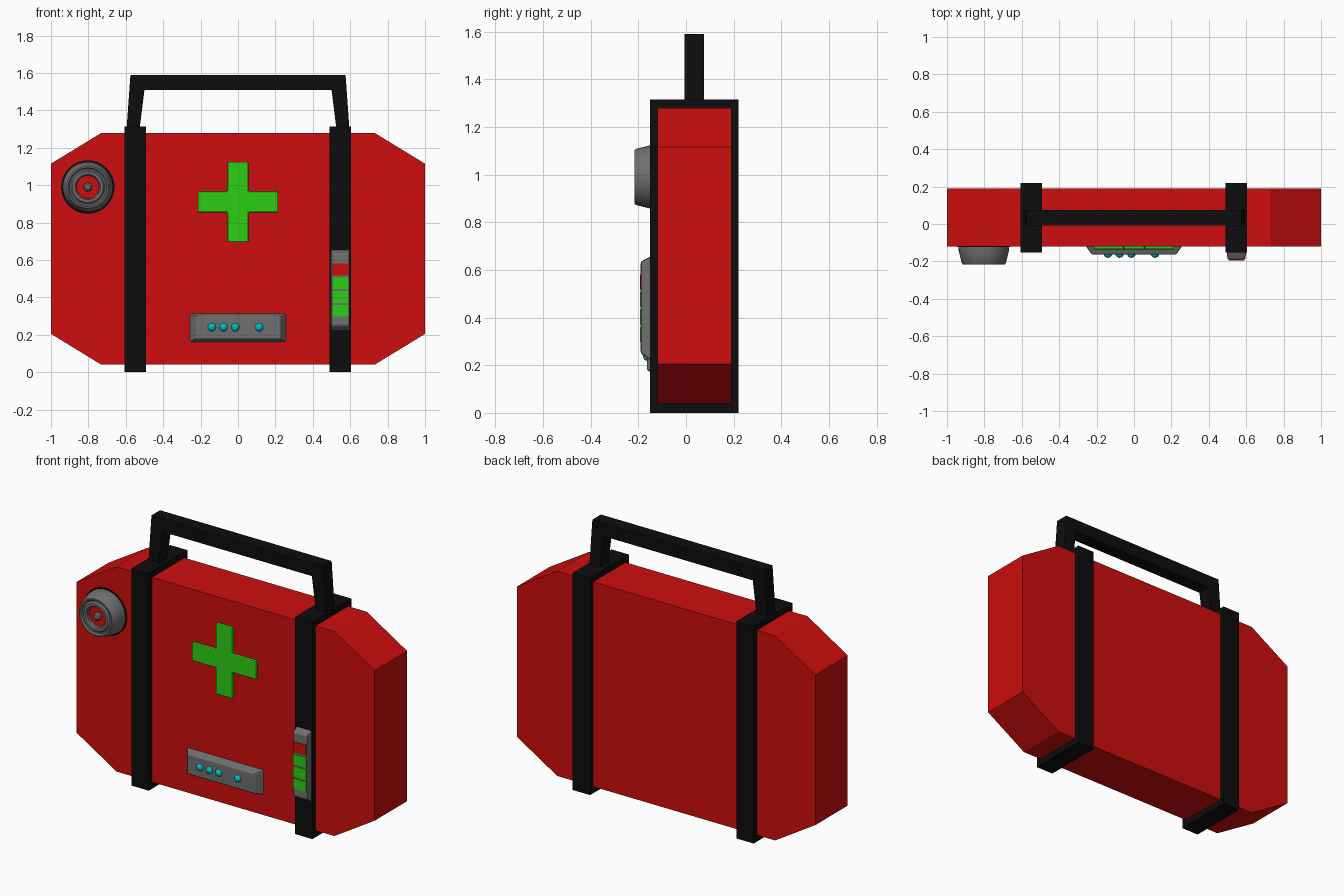
import bpy, bmesh, math
from mathutils import Vector

if "Cube" in bpy.data.objects:
    bpy.data.objects.remove(bpy.data.objects["Cube"])


def material(name, rgb):
    m = bpy.data.materials.new(name)
    m.diffuse_color = (*rgb, 1)
    m.use_nodes = True
    m.node_tree.nodes["Principled BSDF"].inputs["Base Color"].default_value = m.diffuse_color
    return m


RED = material("red", (0.62, 0.004, 0.004))
BLACK = material("black", (0.004, 0.004, 0.004))
GREY = material("grey", (0.16, 0.16, 0.16))
GREEN = material("green", (0.025, 0.62, 0.006))
CYAN = material("cyan", (0.0, 0.52, 0.52))


def finish(name, bm, mat, bevel=0, smooth=None):
    bmesh.ops.recalc_face_normals(bm, faces=bm.faces)
    me = bpy.data.meshes.new(name)
    bm.to_mesh(me)
    bm.free()
    me.materials.append(mat)
    ob = bpy.data.objects.new(name, me)
    bpy.context.collection.objects.link(ob)
    if bevel:
        b = ob.modifiers.new("bevel", "BEVEL")
        b.width, b.segments = bevel, 2
    if smooth:
        bpy.ops.object.select_all(action="DESELECT")
        ob.select_set(True)
        bpy.context.view_layer.objects.active = ob
        bpy.ops.object.shade_smooth_by_angle(angle=math.radians(smooth))
    return ob


def prism(name, back, y_back, y_front, mat, front=None, bevel=0):
    """Join an x-z outline at y_back to the same (or another) outline at y_front."""
    bm = bmesh.new()
    a = [bm.verts.new((x, y_back, z)) for x, z in back]
    b = [bm.verts.new((x, y_front, z)) for x, z in (front or back)]
    bm.faces.new(a)
    bm.faces.new(b)
    for i in range(len(a)):
        j = (i + 1) % len(a)
        bm.faces.new((a[i], a[j], b[j], b[i]))
    return finish(name, bm, mat, bevel)


def rect(x0, x1, z0, z1):
    return [(x0, z0), (x1, z0), (x1, z1), (x0, z1)]


def lathe(name, cx, cz, profile, mat, n=40, smooth=35):
    """Spin (radius, y) points about a y-directed axis."""
    bm = bmesh.new()
    vs = [bm.verts.new((cx + r, y, cz)) for r, y in profile]
    es = [bm.edges.new(p) for p in zip(vs, vs[1:])]
    bmesh.ops.spin(bm, geom=vs + es, cent=(cx, 0, cz), axis=(0, 1, 0),
                   angle=math.tau, steps=n, use_duplicate=False)
    bmesh.ops.remove_doubles(bm, verts=bm.verts, dist=1e-5)
    return finish(name, bm, mat, smooth=smooth)


# Case body
prism("case_body", [(-1, 0.205), (-0.73, 0.04), (0.73, 0.04), (1, 0.205),
                    (1, 1.115), (0.73, 1.28), (-0.73, 1.28), (-1, 1.115)],
      0.19, -0.12, RED)

# Straps around the case
for side, x in (("left", -0.55), ("right", 0.547)):
    prism("strap_" + side, rect(x - 0.058, x + 0.058, 0, 1.315), 0.22, -0.152, BLACK)

# Carry handle
prism("handle", [(-0.595, 1.31), (-0.575, 1.59), (0.575, 1.59), (0.595, 1.31),
                 (0.525, 1.31), (0.5, 1.51), (-0.5, 1.51), (-0.525, 1.31)],
      0.075, -0.007, BLACK)

# Medical cross
a, b = 0.056, 0.215
cross = [(-a, -b), (a, -b), (a, -a), (b, -a), (b, a), (a, a),
         (a, b), (-a, b), (-a, a), (-b, a), (-b, -a), (-a, -a)]
prism("cross", [(x, z + 0.91) for x, z in cross], -0.11, -0.136, GREEN, bevel=0.007)

# Round dial: dark seat, stepped housing, red lens, centre pin
DX, DZ = -0.803, 0.99
lathe("dial_seat", DX, DZ, [(0.143, -0.115), (0.143, -0.124), (0, -0.124)], BLACK)
lathe("dial_housing", DX, DZ,
      [(0.135, -0.118), (0.134, -0.145), (0.118, -0.208), (0.112, -0.217),
       (0.104, -0.217), (0.098, -0.207), (0.09, -0.207), (0.082, -0.217),
       (0.068, -0.217), (0.061, -0.208), (0.061, -0.185)], GREY)
lathe("dial_lens", DX, DZ, [(0.063, -0.19), (0, -0.19)], RED)
lathe("dial_pin", DX, DZ, [(0.024, -0.185), (0.023, -0.205), (0.014, -0.214), (0, -0.216)],
      GREY, n=20)

# Lower panel with lights
prism("light_panel", rect(-0.26, 0.26, 0.16, 0.315), -0.115, -0.164, GREY,
      front=rect(-0.225, 0.225, 0.178, 0.298), bevel=0.006)
for i, x in enumerate((-0.14, -0.077, -0.014, 0.113)):
    bm = bmesh.new()
    bmesh.ops.create_uvsphere(bm, u_segments=16, v_segments=10, radius=0.023)
    bmesh.ops.translate(bm, verts=bm.verts, vec=Vector((x, -0.158, 0.24)))
    finish(f"panel_light_{i + 1}", bm, CYAN, smooth=60)

# Charge gauge on the right strap
prism("gauge_housing", rect(0.495, 0.6, 0.218, 0.658), -0.145, -0.19, GREY,
      front=rect(0.5, 0.595, 0.25, 0.635), bevel=0.008)
for i in range(4):
    z = 0.297 + i * 0.0735
    prism(f"gauge_cell_{i + 1}", rect(0.504, 0.591, z, z + 0.063), -0.186, -0.194,
          RED if i == 3 else GREEN)
